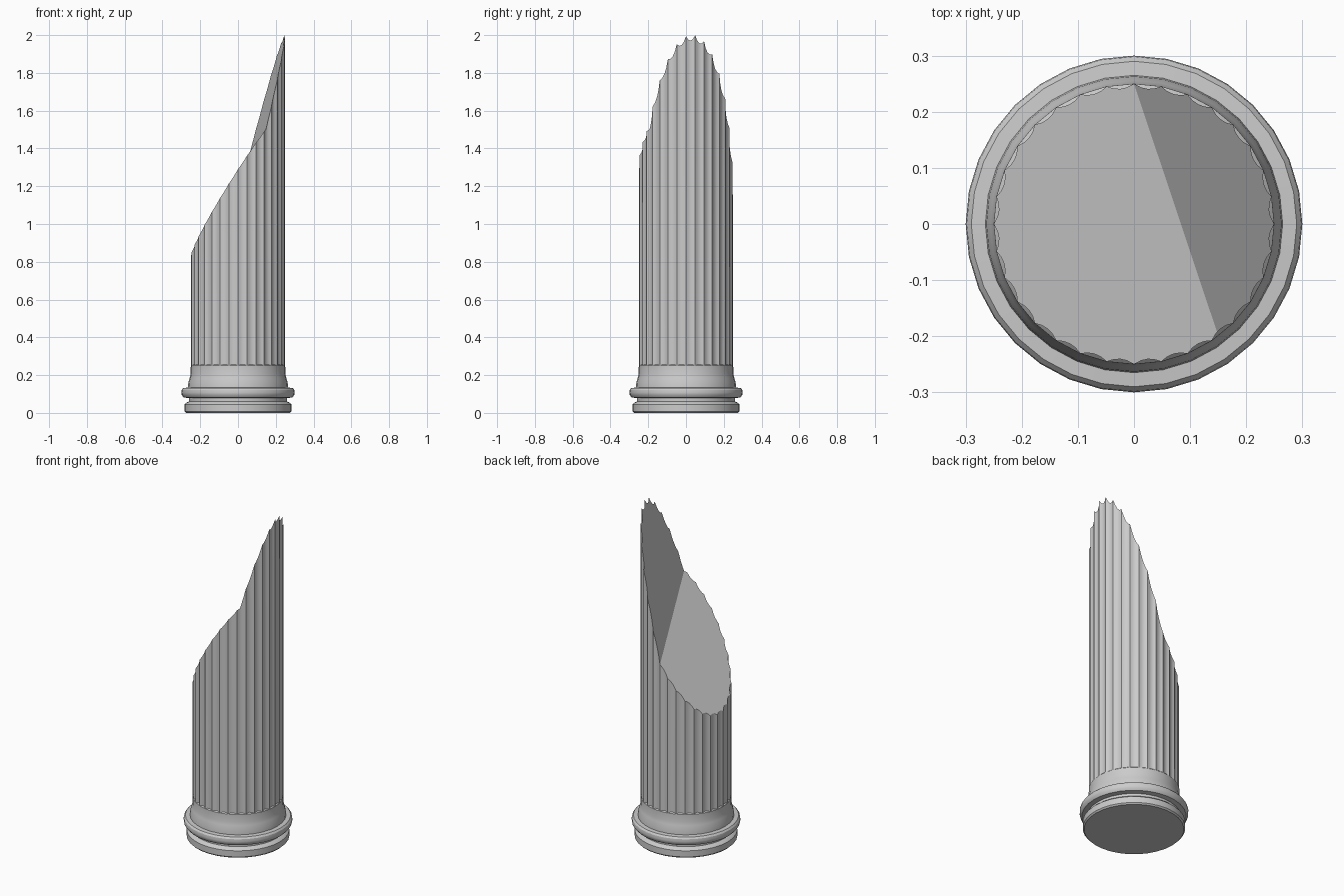
import bpy, bmesh, math
from mathutils import Vector

if "Cube" in bpy.data.objects:
    bpy.data.objects.remove(bpy.data.objects["Cube"])

N = 32        # flutes and lathe sides
R = 0.25      # shaft radius
DEPTH = 0.008
STEPS = 4     # segments per flute


def finish(name, bm, angle):
    bmesh.ops.recalc_face_normals(bm, faces=bm.faces)
    mesh = bpy.data.meshes.new(name)
    bm.to_mesh(mesh)
    bm.free()
    ob = bpy.data.objects.new(name, mesh)
    bpy.context.collection.objects.link(ob)
    bpy.ops.object.select_all(action='DESELECT')
    ob.select_set(True)
    bpy.context.view_layer.objects.active = ob
    bpy.ops.object.shade_smooth_by_angle(angle=math.radians(angle))
    return ob


# Moulded base: lathed profile (radius, height)
profile = [(0.275, 0), (0.283, 0.008), (0.283, 0.045), (0.272, 0.055), (0.26, 0.06),
           (0.26, 0.078), (0.288, 0.082), (0.298, 0.095), (0.3, 0.108), (0.298, 0.122),
           (0.29, 0.132), (0.265, 0.134), (0.263, 0.16), (0.256, 0.185),
           (0.251, 0.205), (0.25, 0.25), (0.24, 0.26)]
bm = bmesh.new()
rings = [[bm.verts.new((r * math.cos(2 * math.pi * i / N), r * math.sin(2 * math.pi * i / N), z))
          for i in range(N)] for r, z in profile]
for a, b in zip(rings, rings[1:]):
    for i in range(N):
        j = (i + 1) % N
        bm.faces.new((a[i], a[j], b[j], b[i]))
bm.faces.new(rings[0])
bm.faces.new(rings[-1])
finish("column_base", bm, 30)

# Fluted shaft: scalloped prism
bm = bmesh.new()
ring = []
for i in range(N * STEPS):
    t = (i % STEPS) / STEPS
    r = R - DEPTH * 4 * t * (1 - t)
    a = 2 * math.pi * i / (N * STEPS)
    ring.append(bm.verts.new((r * math.cos(a), r * math.sin(a), 0.245)))
bottom = bm.faces.new(ring)
top = bmesh.ops.extrude_face_region(bm, geom=[bottom], use_keep_orig=True)
for v in [g for g in top["geom"] if isinstance(g, bmesh.types.BMVert)]:
    v.co.z = 3.0

# Crease line between the two fracture planes
crease_point, crease_normal = Vector((0, 0.25, 0)), Vector((0.948, 0.317, 0))
bmesh.ops.bisect_plane(bm, geom=bm.verts[:] + bm.edges[:] + bm.faces[:], dist=0.0005,
                       plane_co=crease_point, plane_no=crease_normal)

# Broken top: gentle plane, turning steep beyond the crease
for v in bm.verts:
    if v.co.z > 1:
        d = (v.co - crease_point).dot(crease_normal)
        v.co.z = 1.215 + 1.54 * v.co.x - 0.3 * v.co.y + 2.5 * max(0, d)
finish("broken_fluted_shaft", bm, 20)
